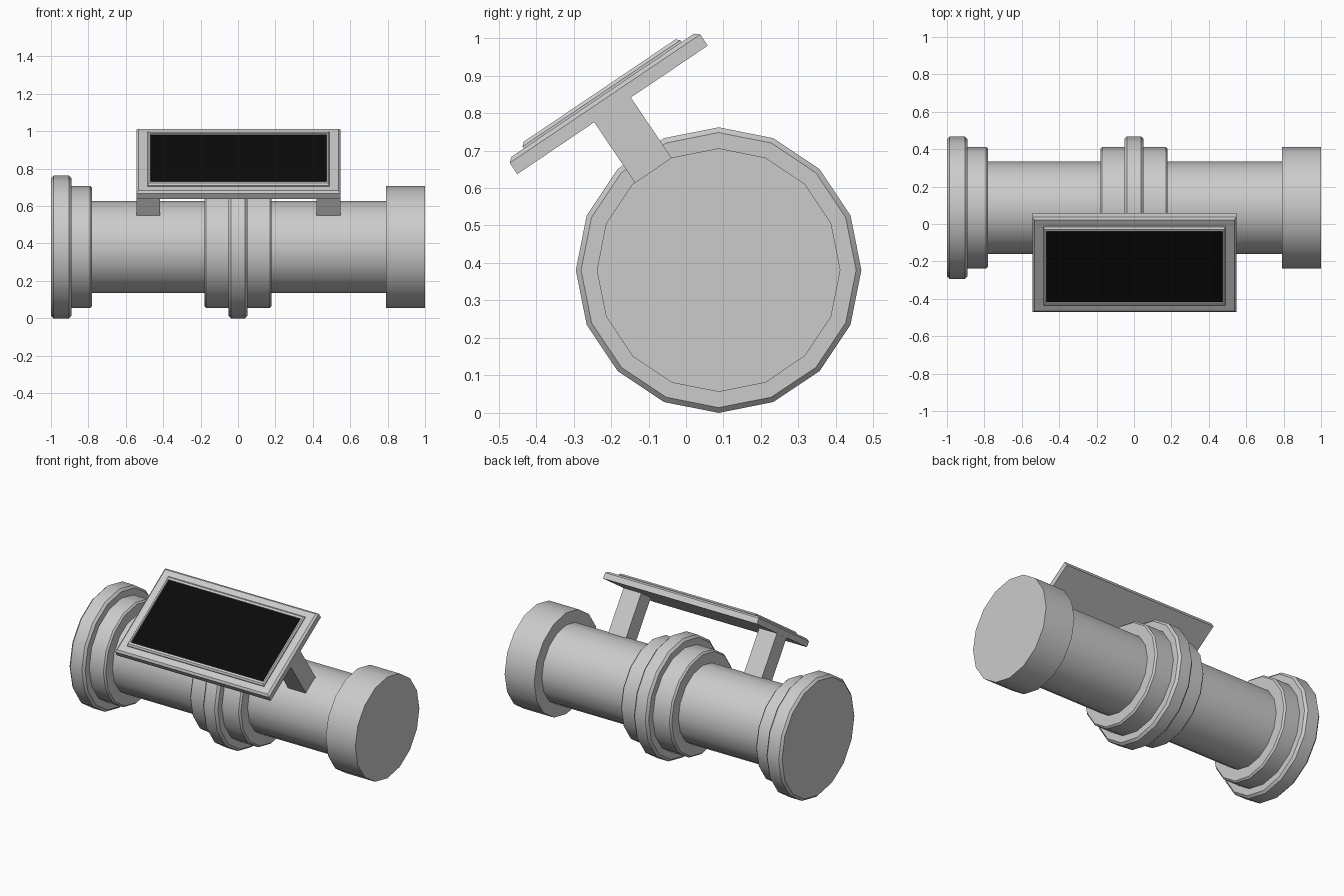
import bpy, bmesh, math
from mathutils import Matrix

if "Cube" in bpy.data.objects:
    bpy.data.objects.remove(bpy.data.objects["Cube"])

CY, CZ, SIDES = 0.087, 0.381, 16      # pipe axis and side count


def finish(bm, name, smooth=False, mat=None):
    bmesh.ops.recalc_face_normals(bm, faces=bm.faces)
    me = bpy.data.meshes.new(name)
    bm.to_mesh(me)
    bm.free()
    ob = bpy.data.objects.new(name, me)
    bpy.context.collection.objects.link(ob)
    if mat:
        me.materials.append(mat)
    if smooth:
        bpy.ops.object.select_all(action='DESELECT')
        ob.select_set(True)
        bpy.context.view_layer.objects.active = ob
        bpy.ops.object.shade_smooth_by_angle(angle=math.radians(30))
    return ob


def loft(bm, rings):
    """Join successive closed point loops and cap both ends."""
    loops = [[bm.verts.new(p) for p in r] for r in rings]
    for a, b in zip(loops, loops[1:]):
        n = len(a)
        for i in range(n):
            bm.faces.new((a[i], a[(i + 1) % n], b[(i + 1) % n], b[i]))
    bm.faces.new(loops[0])
    bm.faces.new(loops[-1])


def ring(name, x0, x1, r, c=0.0):
    """Disc along x with chamfered rims."""
    prof = [(x0, r - c), (x0 + c, r), (x1 - c, r), (x1, r - c)] if c else [(x0, r), (x1, r)]
    bm = bmesh.new()
    loft(bm, [[(x, CY + q * math.cos(i * math.tau / SIDES), CZ + q * math.sin(i * math.tau / SIDES))
               for i in range(SIDES)] for x, q in prof])
    return finish(bm, name, True)


# Pipe, flanges and collars
ring("pipe", -0.99, 0.99, 0.247)
ring("left_flange", -1.0, -0.89, 0.381, 0.014)
ring("left_collar", -0.90, -0.78, 0.325, 0.010)
ring("middle_collar", -0.18, 0.18, 0.325, 0.010)
ring("middle_flange", -0.052, 0.052, 0.381, 0.014)
ring("right_end_cap", 0.79, 1.0, 0.325)

# Tilted local space of the display: x along the pipe, y up the slope, z outward
TILT = Matrix.Translation((0.002, -0.196, 0.8085)) @ Matrix.Rotation(math.radians(34), 4, 'X')


def stack(name, layers, x=0.0, mat=None):
    """Stacked rectangles (half width, half length, height) in display space."""
    bm = bmesh.new()
    loft(bm, [[(x + sx * w, sy * l, h) for sx, sy in ((-1, -1), (1, -1), (1, 1), (-1, 1))]
              for w, l, h in layers])
    ob = finish(bm, name, mat=mat)
    ob.matrix_world = TILT
    return ob


black = bpy.data.materials.new("screen_black")
black.diffuse_color = (0.003, 0.003, 0.003, 1)
black.use_nodes = True
black.node_tree.nodes["Principled BSDF"].inputs["Base Color"].default_value = black.diffuse_color

# Display back plate, raised frame and recessed screen
stack("back_plate", [(0.546, 0.3065, 0), (0.546, 0.3065, 0.036), (0.534, 0.294, 0.047)])
stack("screen_frame", [(0.486, 0.254, 0.04), (0.486, 0.254, 0.053), (0.479, 0.244, 0.062),
                       (0.470, 0.230, 0.062), (0.470, 0.230, 0.050)])
stack("screen", [(0.470, 0.230, 0.045), (0.470, 0.230, 0.052)], mat=black)

# Struts from the display down to the pipe
for side, s in (("left", -1), ("right", 1)):
    stack(side + "_strut", [(0.063, 0.059, -0.31), (0.063, 0.059, 0.005)], x=s * 0.482)
